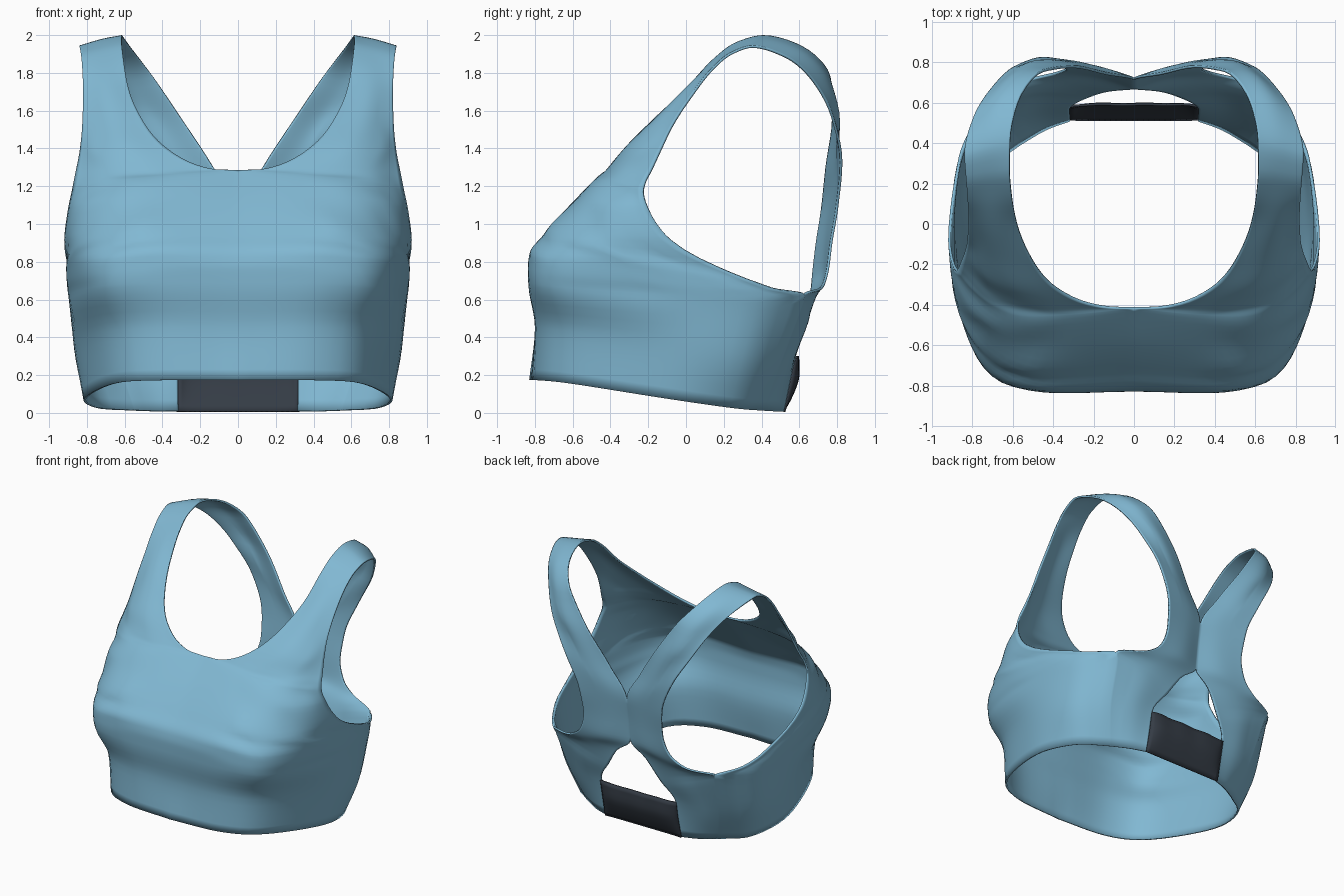
import bpy, bmesh, math
from mathutils import Vector

if "Cube" in bpy.data.objects:
    bpy.data.objects.remove(bpy.data.objects["Cube"])

COLS, SUB = 28, 5

def material(name, rgb):
    m = bpy.data.materials.new(name)
    m.diffuse_color = (*rgb, 1)
    m.use_nodes = True
    m.node_tree.nodes["Principled BSDF"].inputs["Base Color"].default_value = m.diffuse_color
    return m

fabric = material("sky blue fabric", (0.22, 0.48, 0.65))
elastic = material("charcoal elastic", (0.035, 0.045, 0.06))

def resample(points, n):
    """Smooth curve through the points, evenly spaced by length."""
    p = [Vector(q) for q in points]
    p = [2 * p[0] - p[1]] + p + [2 * p[-1] - p[-2]]
    fine = []
    for i in range(1, len(p) - 2):
        a, b, c, d = p[i - 1:i + 3]
        for k in range(12):
            t = k / 12
            fine.append(0.5 * (2 * b + (c - a) * t + (2 * a - 5 * b + 4 * c - d) * t * t
                               + (3 * b - a - 3 * c + d) * t ** 3))
    fine.append(p[-2])
    dist = [0]
    for a, b in zip(fine, fine[1:]):
        dist.append(dist[-1] + (b - a).length)
    out, j = [], 0
    for k in range(n + 1):
        s = dist[-1] * k / n
        while j < len(fine) - 2 and dist[j + 1] < s:
            j += 1
        out.append(fine[j].lerp(fine[j + 1], min(1, (s - dist[j]) / (dist[j + 1] - dist[j]))))
    return out

def monotone(values, sub, h):
    """Interpolation over steps h without overshoot, so edges stay where they are placed."""
    d = [(b - a) / s for a, b, s in zip(values, values[1:], h)]
    m = [d[0]]
    for i in range(1, len(d)):
        w1, w2 = 2 * h[i] + h[i - 1], h[i] + 2 * h[i - 1]
        m.append((w1 + w2) / (w1 / d[i - 1] + w2 / d[i]) if d[i - 1] * d[i] > 1e-12 else 0)
    m.append(d[-1])
    out = []
    for i in range(len(d)):
        for k in range(sub):
            t = k / sub
            out.append(values[i] + h[i] * (d[i] * t * t * (3 - 2 * t)
                       + m[i] * t * (1 - t) ** 2 - m[i + 1] * t * t * (1 - t)))
    return out + [values[-1]]

def loft(rows):
    rows = [resample(r, COLS) for r in rows]
    columns = []
    for j in range(COLS + 1):
        h = [max(1e-3, (b[j] - a[j]).length) for a, b in zip(rows, rows[1:])]
        axes = [monotone([r[j][a] for r in rows], SUB, h) for a in range(3)]
        columns.append([Vector(q) for q in zip(*axes)])
    return [list(r) for r in zip(*columns)]

def make_object(name, grid, mat, mirror, thickness):
    bm = bmesh.new()
    vs = [[bm.verts.new(p) for p in row] for row in grid]
    for a, b in zip(vs, vs[1:]):
        for j in range(len(a) - 1):
            bm.faces.new((a[j], a[j + 1], b[j + 1], b[j]))
    bmesh.ops.remove_doubles(bm, verts=bm.verts, dist=1e-4)
    me = bpy.data.meshes.new(name)
    bm.to_mesh(me)
    bm.free()
    me.materials.append(mat)
    ob = bpy.data.objects.new(name, me)
    bpy.context.collection.objects.link(ob)
    if mirror:
        mod = ob.modifiers.new("mirror", 'MIRROR')
        mod.merge_threshold = 0.0005
    mod = ob.modifiers.new("thickness", 'SOLIDIFY')
    mod.thickness, mod.offset = thickness, -1
    bpy.context.view_layer.objects.active = ob
    ob.select_set(True)
    bpy.ops.object.shade_smooth_by_angle(angle=math.radians(50))
    ob.select_set(False)
    return ob

# Front: hem up to the neckline, each row from the centre to the side
front = [
    [(0, -.83, .175), (.41, -.79, .173), (.66, -.61, .155), (.815, -.1, .075), (.745, .25, .025), (.56, .405, .012)],
    [(0, -.80, .45), (.43, -.78, .45), (.69, -.6, .43), (.855, -.1, .37), (.835, .3, .31), (.645, .51, .29)],
    [(0, -.828, .67), (.5, -.822, .67), (.75, -.68, .65), (.885, -.2, .61), (.865, .32, .58), (.695, .63, .625)],
    [(0, -.83, .76), (.5, -.827, .76), (.76, -.69, .735), (.893, -.25, .7), (.89, .22, .665), (.8, .49, .65)],
    [(0, -.815, .84), (.5, -.82, .84), (.76, -.68, .82), (.893, -.32, .79), (.905, .03, .75), (.868, .33, .705)],
    [(0, -.74, .94), (.5, -.75, .94), (.74, -.63, .93), (.865, -.42, .92), (.905, -.25, .91), (.92, -.08, .915)],
    [(0, -.585, 1.12), (.35, -.595, 1.12), (.6, -.57, 1.11), (.77, -.47, 1.1), (.86, -.34, 1.09), (.9, -.2, 1.08)],
]
# Strap: neckline over the shoulder, each row from the neck edge to the arm edge
strap = [
    [(0, -.42, 1.285), (.3, -.45, 1.265), (.55, -.46, 1.24), (.7, -.41, 1.22), (.81, -.32, 1.195), (.88, -.23, 1.175)],
    [(.11, -.418, 1.289), (.45, -.435, 1.268), (.7, -.38, 1.25), (.87, -.22, 1.225)],
    [(.22, -.4, 1.314), (.5, -.4, 1.305), (.7, -.34, 1.295), (.858, -.19, 1.285)],
    [(.4, -.31, 1.42), (.6, -.31, 1.41), (.75, -.24, 1.4), (.838, -.14, 1.39)],
    [(.5, -.19, 1.54), (.67, -.18, 1.53), (.825, -.08, 1.52)],
    [(.58, 0, 1.72), (.7, 0, 1.72), (.82, .03, 1.69)],
    [(.608, .15, 1.88), (.72, .15, 1.86), (.825, .14, 1.83)],
    [(.617, .27, 1.965), (.72, .26, 1.94), (.833, .24, 1.91)],
    [(.615, .41, 2.0), (.72, .39, 1.98), (.84, .35, 1.945)],
    [(.575, .61, 1.945), (.68, .6, 1.92), (.795, .53, 1.89)],
    [(.45, .765, 1.78), (.58, .755, 1.76), (.71, .67, 1.77)],
    [(.3, .785, 1.56), (.44, .815, 1.55), (.595, .78, 1.57)],
    [(.13, .75, 1.3), (.27, .8, 1.3), (.45, .828, 1.33)],
]
# Back: crossing of the straps, keyhole edge, then down to the hem
back = [
    [(0, .725, 1.06), (.15, .77, 1.08), (.35, .805, 1.08)],
    [(0, .70, .9), (.15, .745, .88), (.335, .775, .9)],
    [(0, .68, .73), (.18, .735, .74), (.38, .755, .75)],
    [(.12, .668, .62), (.32, .705, .645), (.52, .72, .655)],
    [(.22, .64, .47), (.44, .66, .55), (.695, .63, .625)],
    [(.32, .582, .3), (.48, .57, .3), (.645, .51, .29)],
    [(.32, .52, .008), (.44, .475, .008), (.56, .405, .012)],
]
body = loft(front + strap + back)
# Close the side seam below the armhole, spreading the shift along the back rows
for k in range(2 * SUB + 1):
    row = body[-1 - k]
    shift = body[k][-1] - row[-1]
    for j in range(COLS + 1):
        row[j] = row[j] + shift * (j / COLS)
for row in body:
    for p in row:
        p.x = max(p.x, 0)
make_object("bra_body", body, fabric, True, 0.013)

# Elastic band across the back opening, bulging outwards between the panels
heights = monotone([.004, .1, .2, .3], 3, [1, 1, 1])
depths = monotone([.52, .57, .6, .597], 3, [1, 1, 1])
band = []
for z, y in zip(heights, depths):
    row = []
    for i in range(25):
        x = .325 - .65 * i / 24
        ripple = .002 * math.sin(x * 30) * (z / .3)
        edge = .525 + .062 * z / .3
        bulge = 1 - abs(x / .325) ** 8
        row.append((x, edge + (y - edge) * bulge + ripple, z + ripple))
    band.append(row)
make_object("back_band", band, elastic, False, 0.012)
